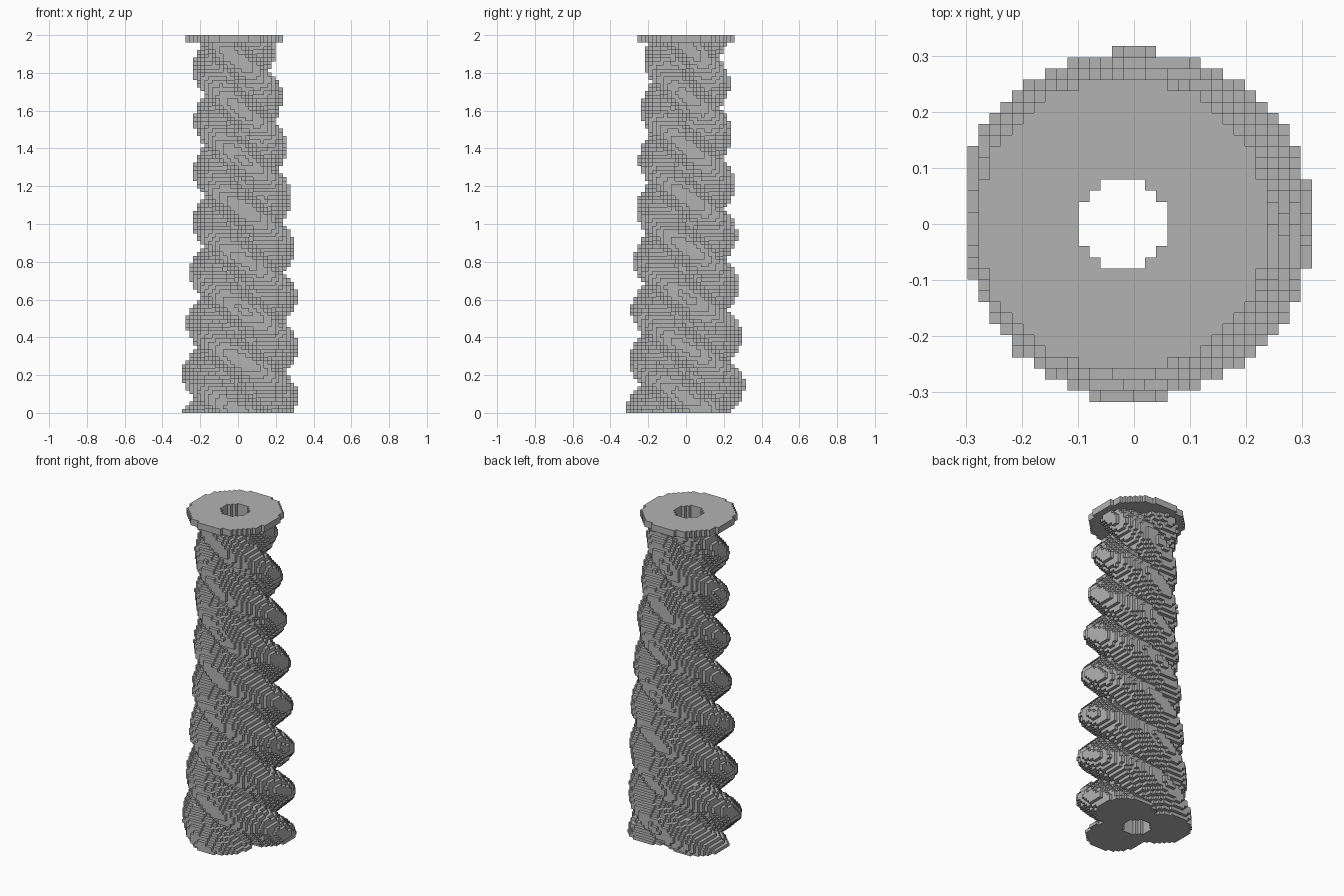
import bpy, bmesh, math

if "Cube" in bpy.data.objects:
    bpy.data.objects.remove(bpy.data.objects["Cube"], do_unlink=True)

LAYERS, CAP_LAYERS = 101, 2
CELL = 2 / LAYERS
HALF = 16                      # cells from the axis to the grid edge
HOLE = (-0.02, 0.0, 0.08)      # centre x, centre y, radius
PITCH = 0.267                  # height between neighbouring ridges

stone = bpy.data.materials.new("grey stone")
stone.use_nodes = True
GREY = (0.45, 0.45, 0.45, 1)
stone.diffuse_color = GREY
stone.node_tree.nodes["Principled BSDF"].inputs["Base Color"].default_value = GREY


def inside(x, y, disc):
    return math.hypot(x - disc[0], y - disc[1]) <= disc[2]


def column_discs(z):
    """Three strands that taper, twist clockwise and lean gently in x."""
    scale = 1 - 0.155 * z
    lean = 0.027 * math.sin(math.pi * z / 1.7) if z < 1.7 else -0.1 * (z - 1.7)
    turn = -math.tau / 3 * (z - 0.08) / PITCH
    return [(lean + 0.15 * scale * math.cos(turn + k * math.tau / 3),
             0.15 * scale * math.sin(turn + k * math.tau / 3),
             0.168 * scale) for k in range(3)]


def cap_discs(z):
    return [(-0.02, 0, 0.262)]


def fill(layers, discs_at):
    """Cells whose centre lies in a disc of their layer but not in the bore."""
    cells = set()
    for k in layers:
        discs = discs_at((k + 0.5) * CELL)
        for i in range(-HALF, HALF):
            for j in range(-HALF, HALF):
                x, y = (i + 0.5) * CELL, (j + 0.5) * CELL
                if any(inside(x, y, d) for d in discs) and not inside(x, y, HOLE):
                    cells.add((i, j, k))
    return cells


def build_blocks(name, cells, solid):
    """Mesh only the block faces that are open to the air."""
    bm = bmesh.new()
    corners = {}

    def vert(p):
        if p not in corners:
            corners[p] = bm.verts.new([c * CELL for c in p])
        return corners[p]

    for cell in cells:
        for axis in range(3):
            u, v = (axis + 1) % 3, (axis + 2) % 3
            for side in (0, 1):
                near = list(cell)
                near[axis] += 1 if side else -1
                if tuple(near) in solid:
                    continue
                ring = []
                for du, dv in ((0, 0), (1, 0), (1, 1), (0, 1)):
                    p = list(cell)
                    p[axis] += side
                    p[u] += du
                    p[v] += dv
                    ring.append(vert(tuple(p)))
                bm.faces.new(ring if side else ring[::-1])
    mesh = bpy.data.meshes.new(name)
    bm.to_mesh(mesh)
    bm.free()
    mesh.materials.append(stone)
    obj = bpy.data.objects.new(name, mesh)
    bpy.context.collection.objects.link(obj)
    return obj


# Twisted column and the round cap on top of it
column = fill(range(LAYERS - CAP_LAYERS), column_discs)
cap = fill(range(LAYERS - CAP_LAYERS, LAYERS), cap_discs)
build_blocks("twisted_column", column, column | cap)
build_blocks("top_cap", cap, column | cap)
